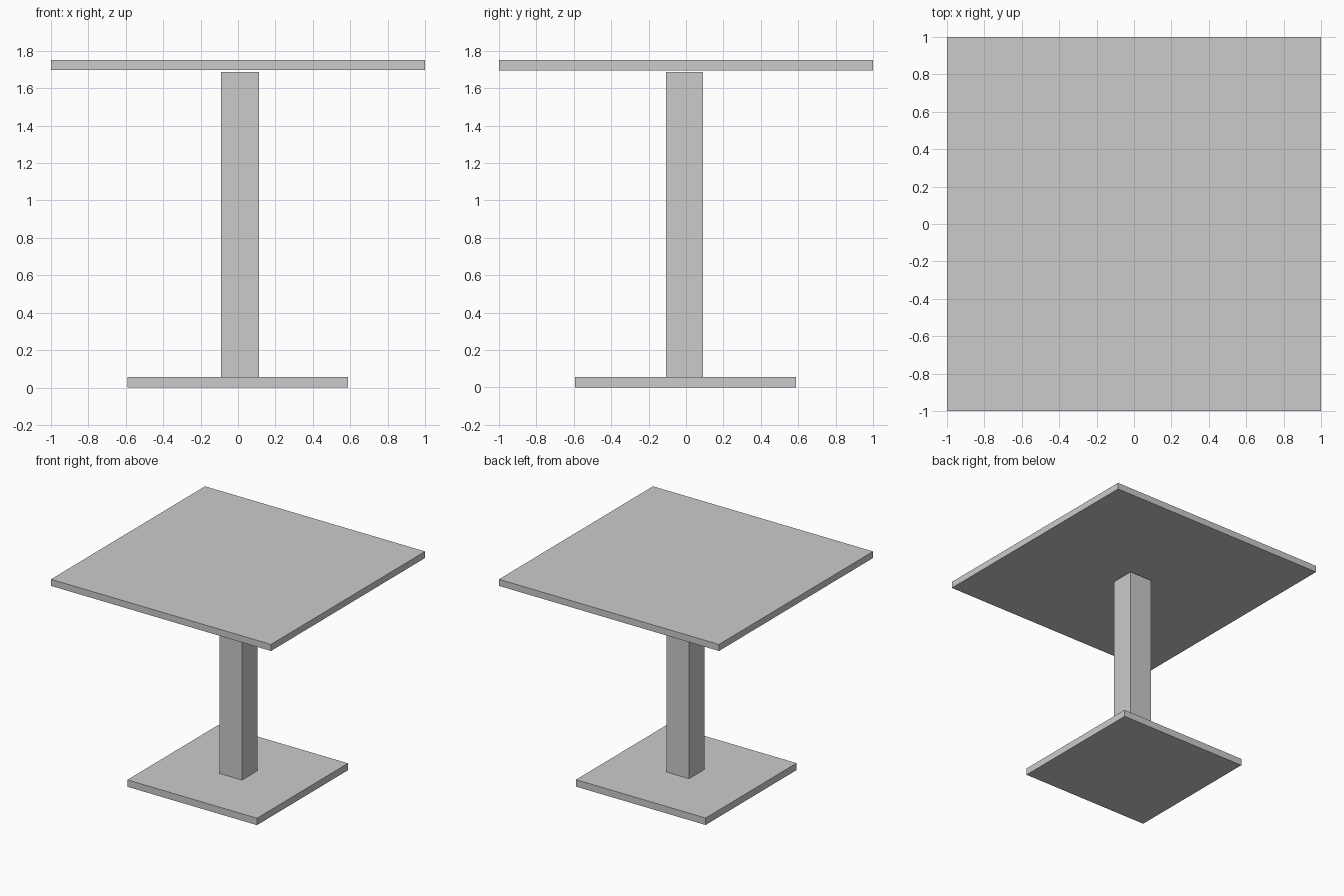
import bpy

if "Cube" in bpy.data.objects:
    bpy.data.objects.remove(bpy.data.objects["Cube"])


def box(name, x, y, z):
    """Add a box spanning the given (min, max) ranges."""
    spans = (x, y, z)
    bpy.ops.mesh.primitive_cube_add(size=1, location=[(a + b) / 2 for a, b in spans])
    obj = bpy.context.object
    obj.name = name
    obj.scale = [b - a for a, b in spans]
    bpy.ops.object.transform_apply(location=False, rotation=False, scale=True)
    return obj


# Square foot plate
box("base_plate", (-0.59, 0.588), (-0.593, 0.588), (0, 0.057))
# Central post, slightly off centre and stopping just short of the top
box("pedestal_column", (-0.092, 0.112), (-0.107, 0.092), (0.057, 1.686))
# Square table top
box("table_top", (-1, 1), (-1, 1), (1.696, 1.75))
